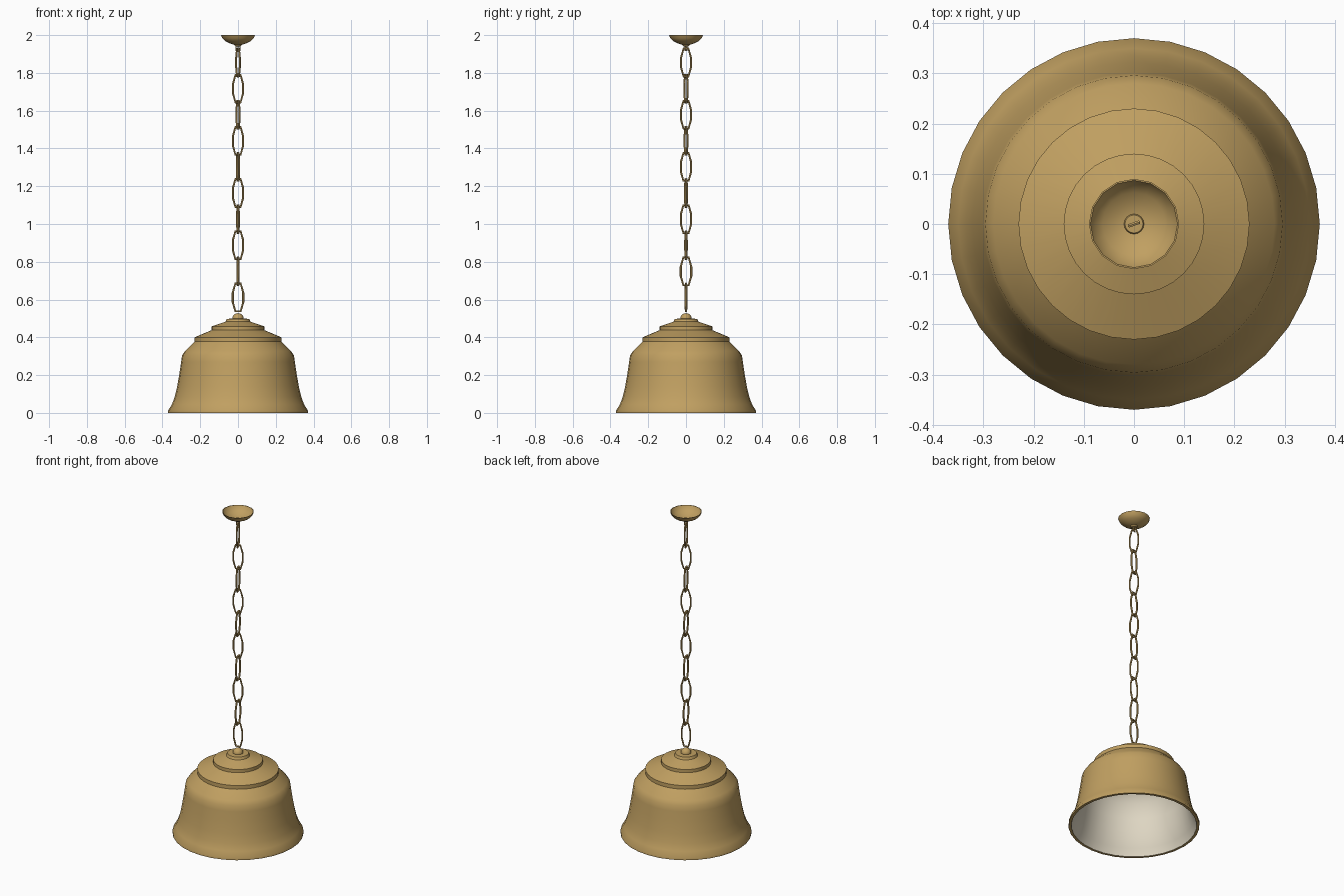
import bpy, bmesh, math
from mathutils import Vector, Matrix

if "Cube" in bpy.data.objects:
    bpy.data.objects.remove(bpy.data.objects["Cube"])


def material(name, rgb):
    m = bpy.data.materials.new(name)
    m.diffuse_color = (*rgb, 1)
    m.use_nodes = True
    m.node_tree.nodes["Principled BSDF"].inputs["Base Color"].default_value = m.diffuse_color
    return m


BRASS = material("antique brass", (0.53, 0.35, 0.12))
CREAM = material("cream enamel", (0.74, 0.68, 0.55))


def finish(name, bm, mats, angle):
    bmesh.ops.remove_doubles(bm, verts=bm.verts, dist=1e-5)
    bmesh.ops.recalc_face_normals(bm, faces=bm.faces)
    me = bpy.data.meshes.new(name)
    bm.to_mesh(me)
    bm.free()
    for m in mats:
        me.materials.append(m)
    me.shade_smooth()
    me.set_sharp_from_angle(angle=math.radians(angle))
    ob = bpy.data.objects.new(name, me)
    bpy.context.collection.objects.link(ob)
    return ob


def lathe(name, profile, sides, mats=(BRASS,), inner_from=None, angle=40):
    """Spin an (r, z) profile; segments from inner_from on use material 1."""
    bm = bmesh.new()
    rings = []
    for r, z in profile:
        if r == 0:
            rings.append([bm.verts.new((0, 0, z))] * sides)
        else:
            rings.append([bm.verts.new((r * math.sin(math.tau * i / sides),
                                        r * math.cos(math.tau * i / sides), z))
                          for i in range(sides)])
    for k in range(len(rings) - 1):
        if profile[k][0] == 0 and profile[k + 1][0] == 0:
            continue  # no surface along the axis
        a, b = rings[k], rings[k + 1]
        for i in range(sides):
            j = (i + 1) % sides
            corners = list(dict.fromkeys((a[i], a[j], b[j], b[i])))
            f = bm.faces.new(corners)
            f.material_index = int(inner_from is not None and k >= inner_from)
    return finish(name, bm, mats, angle)


def loop_link(name, path, rad, centre_z, turn, sides=6):
    """Closed tube along an (x, z) path, turned about the vertical."""
    bm = bmesh.new()
    n = len(path)
    pts = [Vector((x, 0, z)) for x, z in path]
    rings = []
    for i, p in enumerate(pts):
        t = (pts[(i + 1) % n] - p).normalized() + (p - pts[i - 1]).normalized()
        t.normalize()
        out = Vector((t.z, 0, -t.x))
        rings.append([bm.verts.new(p + rad * (math.cos(math.tau * s / sides) * out
                                              + math.sin(math.tau * s / sides) * Vector((0, 1, 0))))
                      for s in range(sides)])
    for i in range(n):
        a, b = rings[i], rings[(i + 1) % n]
        for s in range(sides):
            q = (s + 1) % sides
            bm.faces.new((a[s], a[q], b[q], b[s]))
    bm.transform(Matrix.Translation((0, 0, centre_z))
                 @ Matrix.Rotation(math.radians(turn), 4, 'Z'))
    return finish(name, bm, (BRASS,), 40)


# Bell shade: brass outside, cream lining inside, joined at the lower rim
outer = [(0.354, 0), (0.37, 0), (0.37, 0.012), (0.35, 0.045), (0.335, 0.085),
         (0.322, 0.14), (0.31, 0.21), (0.301, 0.27), (0.296, 0.305), (0.28, 0.328),
         (0.23, 0.377), (0.23, 0.4), (0.14, 0.438), (0.14, 0.458), (0.066, 0.483),
         (0.06, 0.498), (0, 0.5)]
lining = [(0, 0.472), (0.13, 0.43), (0.22, 0.37), (0.283, 0.305), (0.296, 0.21),
          (0.308, 0.14), (0.321, 0.085), (0.336, 0.045), (0.351, 0.012), (0.354, 0)]
lathe("bell_shade", outer + lining, 32, (BRASS, CREAM), inner_from=len(outer))

# Knob on top of the shade
knob = [(0.03 * math.sin(a), 0.5 + 0.028 * math.cos(a))
        for a in (math.radians(22.5 * k) for k in range(1, 6))]
lathe("shade_knob", [(0, 0.528)] + knob + [(0, 0.49)], 16)

# Ceiling canopy: thin open bowl with a small cap at the bottom
bowl = [(0.09, 2.0), (0.082, 1.982), (0.065, 1.967), (0.042, 1.956), (0.02, 1.949), (0, 1.949)]
inside = [(0, 1.952), (0.02, 1.952), (0.041, 1.959), (0.063, 1.97), (0.079, 1.984),
          (0.087, 2.0), (0.09, 2.0)]
lathe("ceiling_canopy", bowl + inside, 16)
lathe("canopy_cap", [(0, 1.956), (0.018, 1.956), (0.021, 1.95), (0.016, 1.942), (0, 1.938)], 16)

# Chain: ten links, alternately crossed, with a slight twist easing downwards
shape = [(0.014, 0.074), (0.028, 0.025), (0.028, -0.025), (0.014, -0.074),
         (-0.014, -0.074), (-0.028, -0.025), (-0.028, 0.025), (-0.014, 0.074)]
for k in range(10):
    twist = 20 - 1.6 * k
    loop_link(f"chain_link_{k + 1}", shape, 0.0055, 1.855 - 0.1382 * k,
              twist + (90 if k % 2 == 0 else 0))

# Small staple holding the top link to the canopy
loop_link("canopy_staple", [(0.01, 0.02), (0.01, -0.02), (-0.01, -0.02), (-0.01, 0.02)],
          0.004, 1.938, 20)
